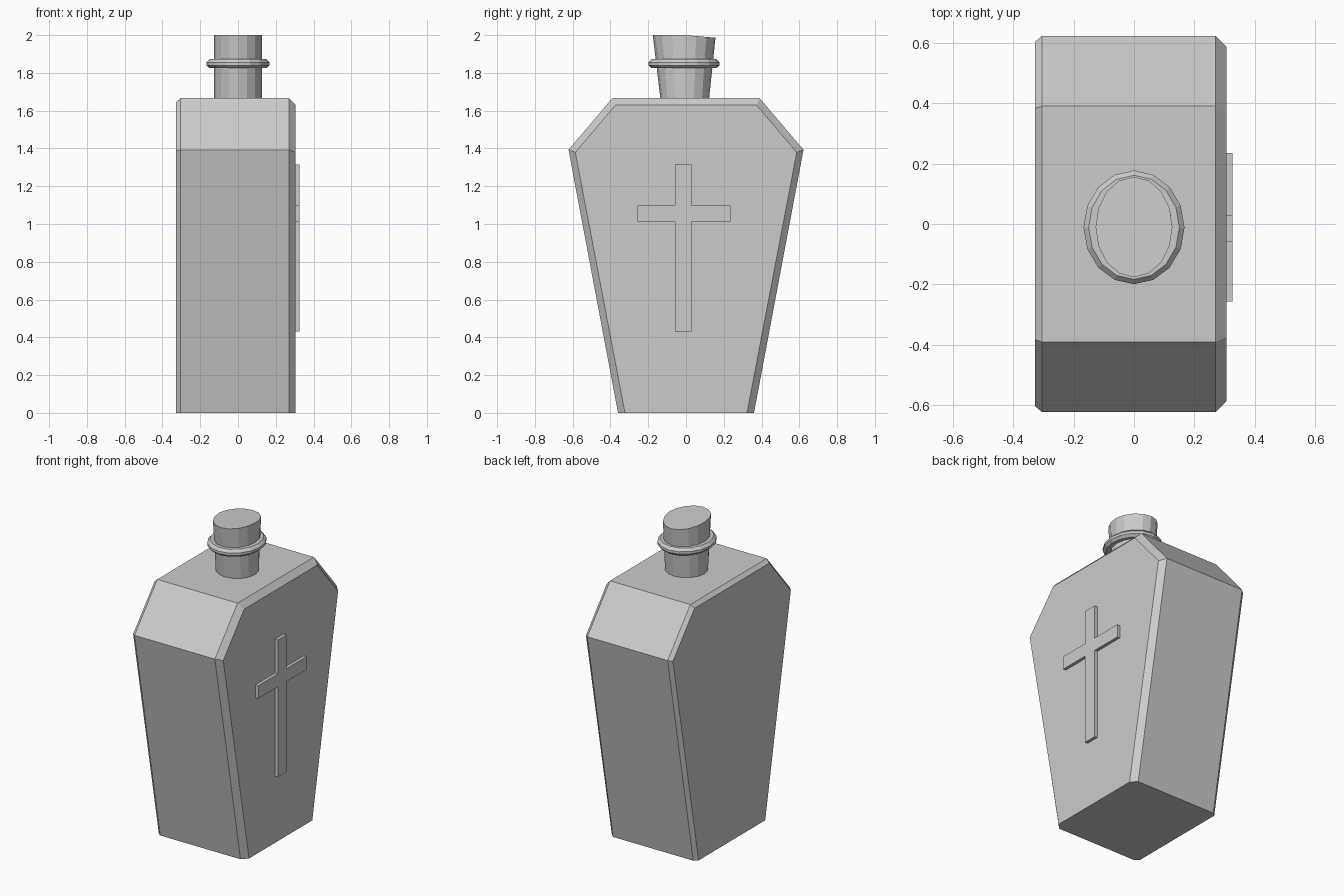
import bpy, bmesh
from math import cos, sin, tau

if "Cube" in bpy.data.objects:
    bpy.data.objects.remove(bpy.data.objects["Cube"])


def loft(name, rings, closed=False):
    """Skin a list of equal-length point rings; cap the ends unless closed."""
    bm = bmesh.new()
    loops = [[bm.verts.new(p) for p in ring] for ring in rings]
    n = len(loops[0])
    pairs = list(zip(loops, loops[1:]))
    if closed:
        pairs.append((loops[-1], loops[0]))
    else:
        bm.faces.new(loops[0])
        bm.faces.new(loops[-1])
    for a, b in pairs:
        for i in range(n):
            j = (i + 1) % n
            bm.faces.new((a[i], a[j], b[j], b[i]))
    bmesh.ops.recalc_face_normals(bm, faces=bm.faces)
    mesh = bpy.data.meshes.new(name)
    bm.to_mesh(mesh)
    bm.free()
    obj = bpy.data.objects.new(name, mesh)
    bpy.context.collection.objects.link(obj)
    return obj


def coffin_ring(x, half):
    """Mirror half an outline (y, z) about y = 0."""
    return [(x, y, z) for y, z in half] + [(x, -y, z) for y, z in reversed(half)]


def oval(rx, y0, y1, z, sides=16):
    """Horizontal oval of half width rx spanning y0..y1."""
    cy, ry = (y0 + y1) / 2, (y1 - y0) / 2
    return [(rx * cos(tau * i / sides), cy + ry * sin(tau * i / sides), z)
            for i in range(sides)]


# Coffin-shaped bottle body with chamfered front and back faces
outer = [(0.36, 0), (0.622, 1.393), (0.39, 1.666)]
back = [(0.34, 0), (0.602, 1.387), (0.382, 1.645)]
front = [(0.323, 0), (0.586, 1.379), (0.373, 1.63)]
loft("bottle_body", [coffin_ring(-0.328, back), coffin_ring(-0.304, outer),
                     coffin_ring(0.27, outer), coffin_ring(0.305, front)])

# Tapered stopper with a slightly sloping top
top = [(x, y, 2.0 - 0.09 * max(0, y)) for x, y, z in oval(0.127, -0.176, 0.156, 2.0)]
loft("stopper", [oval(0.127, -0.135, 0.122, 1.66), top])

# Ring around the neck
loft("neck_ring", [oval(0.124, -0.155, 0.135, 1.825), oval(0.15, -0.183, 0.161, 1.825),
                   oval(0.167, -0.199, 0.177, 1.84), oval(0.167, -0.199, 0.177, 1.856),
                   oval(0.15, -0.183, 0.161, 1.873), oval(0.124, -0.155, 0.135, 1.873)],
     closed=True)

# Raised cross on the broad face
cross = [(-0.058, 0.43), (0.029, 0.43), (0.029, 1.013), (0.235, 1.013),
         (0.235, 1.097), (0.029, 1.097), (0.029, 1.316), (-0.058, 1.316),
         (-0.058, 1.097), (-0.257, 1.097), (-0.257, 1.013), (-0.058, 1.013)]
loft("cross", [[(x, y, z) for y, z in cross] for x in (0.3, 0.325)])
